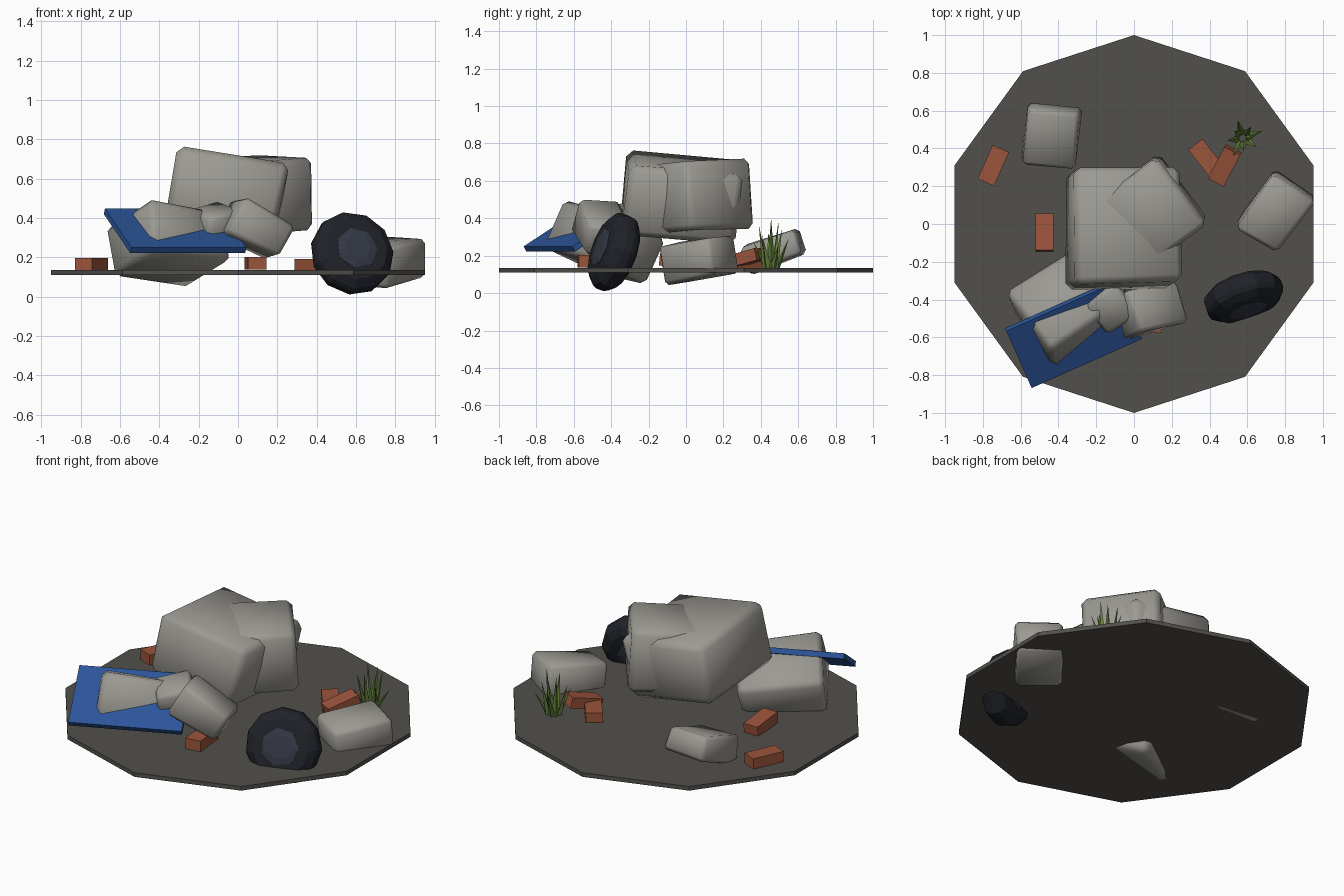
import bpy, bmesh, math, random
from mathutils import Vector, Matrix, Euler

if "Cube" in bpy.data.objects:
    bpy.data.objects.remove(bpy.data.objects["Cube"])

random.seed(4)


def material(name, rgb):
    m = bpy.data.materials.new(name)
    m.diffuse_color = (*rgb, 1)
    m.use_nodes = True
    m.node_tree.nodes["Principled BSDF"].inputs["Base Color"].default_value = m.diffuse_color
    return m


STONE = material("stone", (0.33, 0.32, 0.29))
DIRT = material("dirt", (0.085, 0.08, 0.072))
BRICK = material("brick_red", (0.33, 0.09, 0.045))
BLUE = material("blue_paint", (0.025, 0.09, 0.32))
RUBBER = material("rubber", (0.014, 0.016, 0.022))
HUB = material("hub_metal", (0.035, 0.04, 0.06))
GREEN = material("grass_green", (0.13, 0.22, 0.045))


def make(name, bm, mat, smooth=False):
    bmesh.ops.recalc_face_normals(bm, faces=bm.faces)
    me = bpy.data.meshes.new(name)
    bm.to_mesh(me)
    bm.free()
    ob = bpy.data.objects.new(name, me)
    bpy.context.collection.objects.link(ob)
    me.materials.append(mat)
    if smooth:
        bpy.ops.object.select_all(action='DESELECT')
        ob.select_set(True)
        bpy.context.view_layer.objects.active = ob
        bpy.ops.object.shade_smooth_by_angle(angle=math.radians(50))
    return ob


def box(name, loc, size, rot, mat, bevel=0.0, jitter=0.0):
    bm = bmesh.new()
    bmesh.ops.create_cube(bm, size=1)
    for v in bm.verts:
        v.co = Vector(a * b for a, b in zip(v.co, size))
        v.co += Vector(random.uniform(-jitter, jitter) for _ in range(3))
    if bevel:
        bmesh.ops.bevel(bm, geom=bm.edges[:], offset=bevel, segments=1,
                        affect='EDGES', clamp_overlap=True)
    ang = Euler([math.radians(a) for a in rot])
    bm.transform(Matrix.Translation(loc) @ ang.to_matrix().to_4x4())
    return make(name, bm, mat, smooth=bevel > 0)


def lathe(name, profile, sides, mat, matrix):
    bm = bmesh.new()
    rings = [[bm.verts.new((r * math.cos(t), r * math.sin(t), h))
              for t in (2 * math.pi * i / sides for i in range(sides))]
             for r, h in profile]
    for a, b in zip(rings, rings[1:]):
        for i in range(sides):
            j = (i + 1) % sides
            bm.faces.new((a[i], a[j], b[j], b[i]))
    bm.faces.new(rings[0])
    bm.faces.new(rings[-1])
    bm.transform(matrix)
    return make(name, bm, mat)


# Ten-sided ground slab
lathe("ground_slab", [(1, 0.11), (1, 0.135)], 10, DIRT,
      Matrix.Rotation(math.pi / 2, 4, 'Z'))

# Concrete chunks: location, size, rotation
ROCKS = {
    "main_chunk": ((-0.06, -0.02, 0.515), (0.56, 0.61, 0.37), (-5, 10, 0), 0.035),
    "upper_chunk": ((0.09, 0.065, 0.52), (0.41, 0.44, 0.38), (3, -3, 36), 0.03),
    "front_left_chunk": ((-0.35, -0.43, 0.27), (0.48, 0.42, 0.28), (-22, 8, 33), 0.03),
    "front_small_chunk": ((0.09, -0.455, 0.345), (0.30, 0.23, 0.19), (-4, 27, 15), 0.022),
    "wedge_chunk": ((-0.12, -0.43, 0.37), (0.20, 0.20, 0.16), (15, -8, 35), 0.02),
    "right_chunk": ((0.75, 0.065, 0.18), (0.26, 0.35, 0.20), (8, 6, -34), 0.022),
    "back_left_chunk": ((-0.44, 0.46, 0.225), (0.28, 0.31, 0.15), (19, 0, -7), 0.02),
}
for name, (loc, size, rot, bev) in ROCKS.items():
    box(name, loc, size, rot, STONE, bev, 0.012)

# Loose bricks
BRICKS = [((-0.745, 0.31, 0.165), (0, 0, 66)), ((-0.475, -0.045, 0.17), (0, 6, 90)),
          ((0.385, 0.345, 0.16), (0, 0, -52)), ((0.48, 0.31, 0.185), (0, -14, 62)),
          ((0.09, -0.48, 0.17), (0, 0, 95))]
for i, (loc, rot) in enumerate(BRICKS):
    box(f"brick_{i + 1}", loc, (0.195, 0.095, 0.065), rot, BRICK)

# Tilted blue panel caught in the pile
box("blue_panel", (-0.32, -0.58, 0.335), (0.64, 0.385, 0.032), (31, 0, 24), BLUE)

# Leaning tyre with a hub plate on each side
tilt = Vector((0.31, -0.9, 0.33)).to_track_quat('Z', 'Y').to_matrix().to_4x4()
place = Matrix.Translation((0.58, -0.385, 0.22)) @ tilt
half = [(0.11, 0.08), (0.165, 0.075), (0.205, 0.045), (0.216, 0.02)]
lathe("tyre", half + [(r, -h) for r, h in reversed(half)], 11, RUBBER, place)
lathe("hub", [(0.07, 0.09), (0.11, 0.082), (0.11, -0.082), (0.07, -0.09)], 7, HUB, place)

# Grass tuft of folded pointed blades
bm = bmesh.new()
for i in range(9):
    a = i * 2.4
    out = Vector((math.cos(a), math.sin(a), 0))
    side = Vector((-out.y, out.x, 0)) * 0.022
    base = Vector((0.575, 0.455, 0.13)) + out * 0.025
    height = 0.27 - 0.018 * i
    reach = 0.025 + 0.008 * i
    tip = bm.verts.new(base + out * reach + Vector((0, 0, height)))
    foot = [bm.verts.new(base + o) for o in (side, out * 0.022, -side, -out * 0.01)]
    for j in range(4):
        bm.faces.new((foot[j], foot[(j + 1) % 4], tip))
make("grass_tuft", bm, GREEN)
